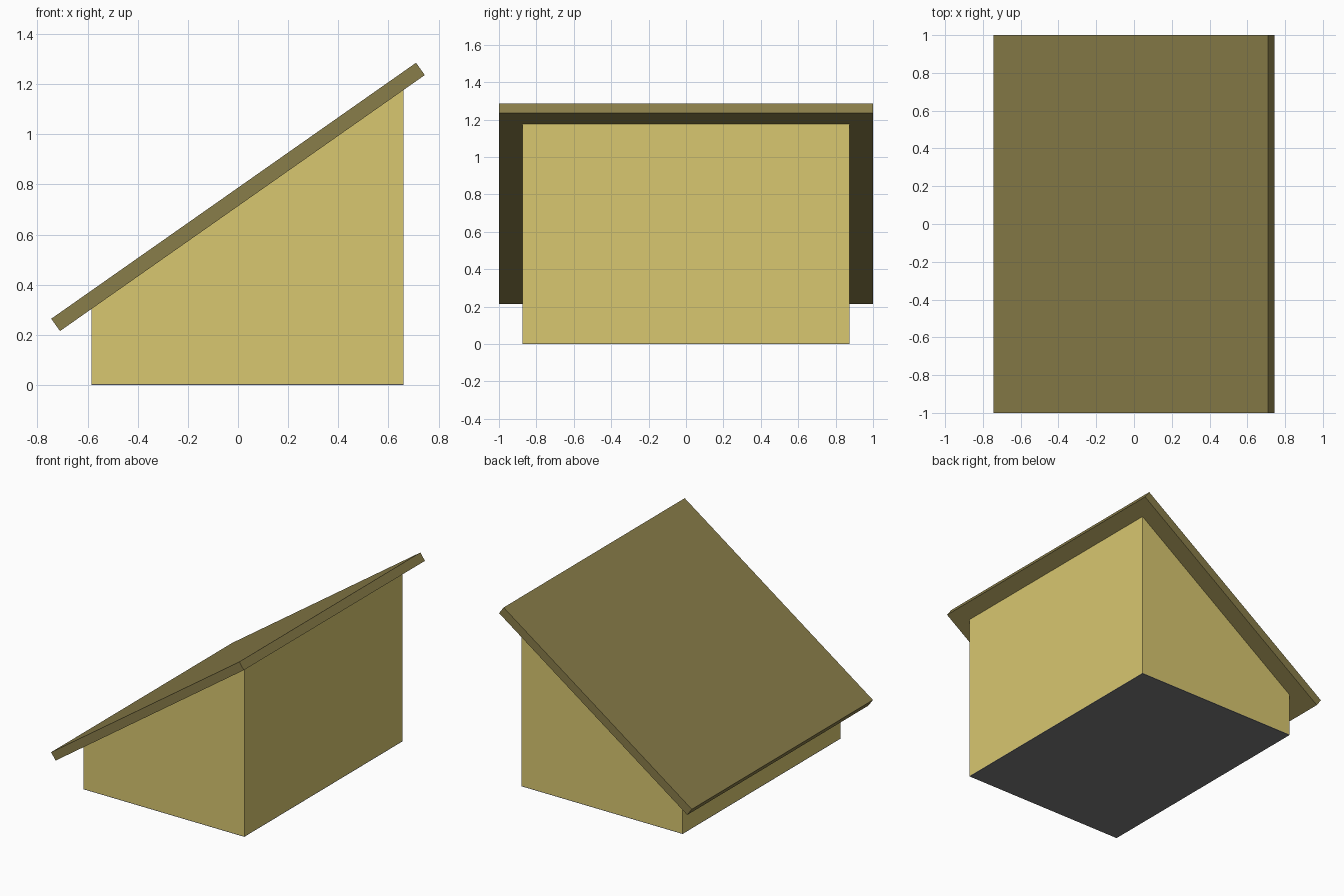
import bpy, bmesh

if "Cube" in bpy.data.objects:
    bpy.data.objects.remove(bpy.data.objects["Cube"])

SLOPE = 1.02 / 1.453
X0, X1, YW, T, ZB = -0.585, 0.66, 0.873, 0.06, 0.004


def under_roof(x):
    return 0.215 + (x + 0.71) * SLOPE


def material(name, rgb):
    m = bpy.data.materials.new(name)
    m.diffuse_color = (*rgb, 1)
    m.use_nodes = True
    m.node_tree.nodes["Principled BSDF"].inputs["Base Color"].default_value = m.diffuse_color
    return m


def prism(name, profile, y0, y1, mat):
    """Extrude an x-z profile along y."""
    bm = bmesh.new()
    face = bm.faces.new([bm.verts.new((x, y0, z)) for x, z in profile])
    ext = bmesh.ops.extrude_face_region(bm, geom=[face])["geom"]
    verts = [v for v in ext if isinstance(v, bmesh.types.BMVert)]
    bmesh.ops.translate(bm, vec=(0, y1 - y0, 0), verts=verts)
    bmesh.ops.recalc_face_normals(bm, faces=bm.faces)
    me = bpy.data.meshes.new(name)
    bm.to_mesh(me)
    bm.free()
    me.materials.append(mat)
    ob = bpy.data.objects.new(name, me)
    bpy.context.collection.objects.link(ob)
    return ob


def wall_profile(xa, xb):
    return [(xa, ZB), (xb, ZB), (xb, under_roof(xb)), (xa, under_roof(xa))]


wall_mat = material("pale_wood", (0.69, 0.57, 0.16))
roof_mat = material("dark_wood", (0.25, 0.205, 0.067))
floor_mat = material("dark_grey", (0.2, 0.2, 0.2))

# Sloping side walls
for name, s in (("front_side_wall", -1), ("back_side_wall", 1)):
    prism(name, wall_profile(X0, X1), s * YW, s * (YW - T), wall_mat)

# Low and high end walls between them
prism("low_wall", wall_profile(X0, X0 + T), -YW + T, YW - T, wall_mat)
prism("high_wall", wall_profile(X1 - T, X1), -YW + T, YW - T, wall_mat)

# Floor plate
prism("floor", [(X0, 0), (X1, 0), (X1, ZB), (X0, ZB)], -YW, YW, floor_mat)

# Overhanging roof board
prism("roof", [(-0.71, 0.215), (0.745, 1.236), (0.71, 1.285), (-0.745, 0.264)],
      -1, 1, roof_mat)
